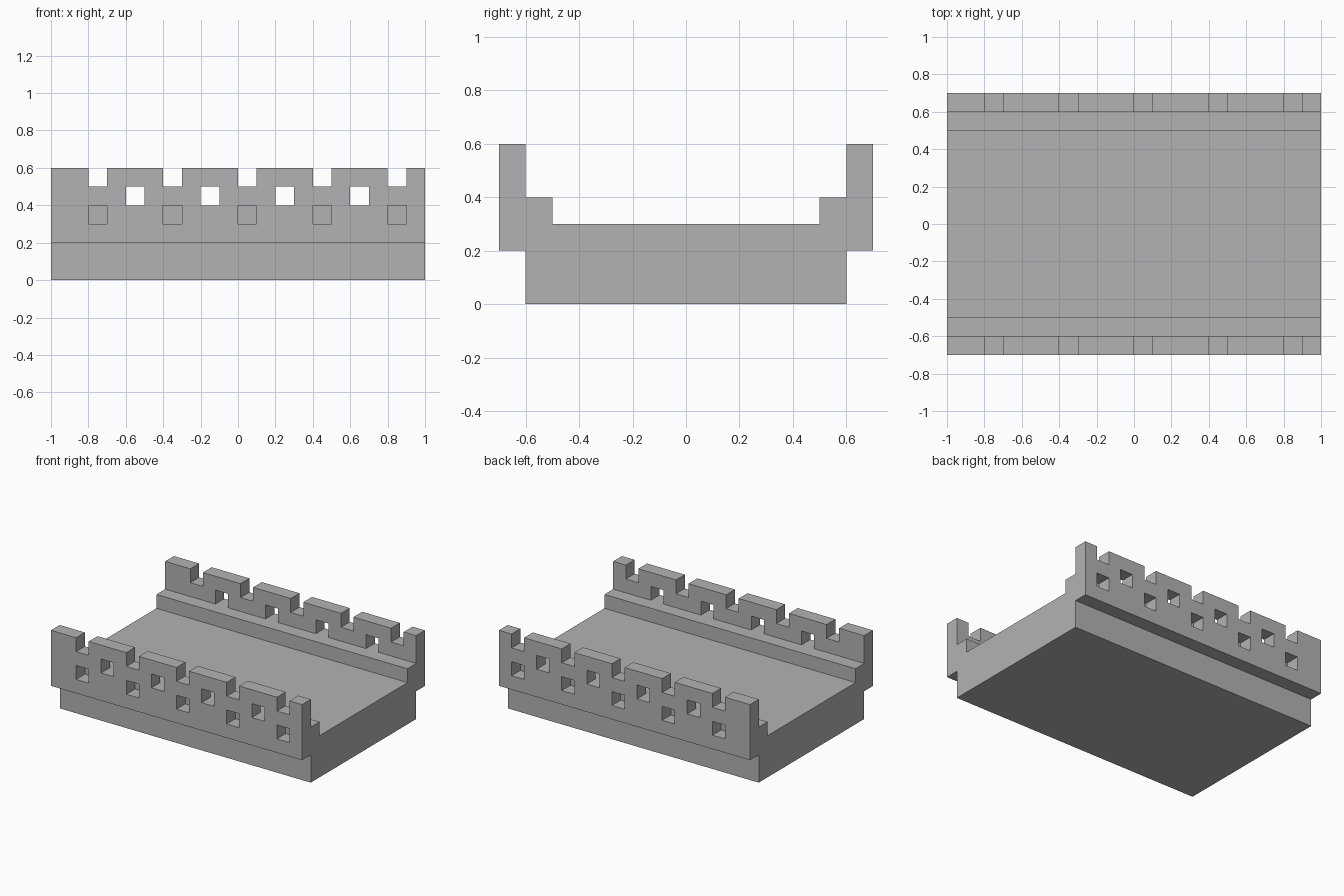
import bpy
import bmesh
from mathutils import Vector

cube = bpy.data.objects.get("Cube")
if cube:
    bpy.data.objects.remove(cube, do_unlink=True)

# Stone colour
GREY = (0.45, 0.45, 0.45, 1)
stone = bpy.data.materials.new("grey_stone")
stone.use_nodes = True
stone.diffuse_color = GREY
stone.node_tree.nodes["Principled BSDF"].inputs["Base Color"].default_value = GREY

UNIT = 0.1  # edge of one square opening


def finish(name, bm):
    bmesh.ops.recalc_face_normals(bm, faces=bm.faces)
    mesh = bpy.data.meshes.new(name)
    bm.to_mesh(mesh)
    bm.free()
    mesh.materials.append(stone)
    obj = bpy.data.objects.new(name, mesh)
    bpy.context.collection.objects.link(obj)
    return obj


def extrude(bm, faces, offset):
    """Pull a flat sheet of faces into a closed solid."""
    geom = bmesh.ops.extrude_face_region(bm, geom=faces, use_keep_orig=True)["geom"]
    verts = [v for v in geom if isinstance(v, bmesh.types.BMVert)]
    bmesh.ops.translate(bm, verts=verts, vec=Vector(offset))


def is_open(column, row):
    """Columns count from the left end, rows up from the parapet foot."""
    if row in (1, 3):             # low niches and crenels
        return column % 4 == 2
    if row == 2:                  # loopholes between the crenels
        return column % 4 == 0 and column > 0
    return False


# Bridge deck with a raised kerb along each side
half = [(0.6, 0), (0.6, 0.4), (0.5, 0.4), (0.5, 0.3)]
profile = half + [(-y, z) for y, z in reversed(half)]
bm = bmesh.new()
section = bm.faces.new([bm.verts.new((-1, y, z)) for y, z in profile])
extrude(bm, [section], (2, 0, 0))
finish("bridge_deck", bm)


# Crenellated parapets, overhanging the deck sides
def parapet(name, y):
    bm = bmesh.new()
    for column in range(20):
        for row in range(4):
            if is_open(column, row):
                continue
            x, z = -1 + column * UNIT, 0.2 + row * UNIT
            corners = [(x, z), (x + UNIT, z), (x + UNIT, z + UNIT), (x, z + UNIT)]
            bm.faces.new([bm.verts.new((cx, y, cz)) for cx, cz in corners])
    bmesh.ops.remove_doubles(bm, verts=bm.verts, dist=0.001)
    extrude(bm, list(bm.faces), (0, UNIT, 0))
    bmesh.ops.recalc_face_normals(bm, faces=bm.faces)
    bmesh.ops.dissolve_limit(bm, angle_limit=0.02, verts=bm.verts, edges=bm.edges)
    finish(name, bm)


parapet("front_parapet", -0.7)
parapet("back_parapet", 0.6)
